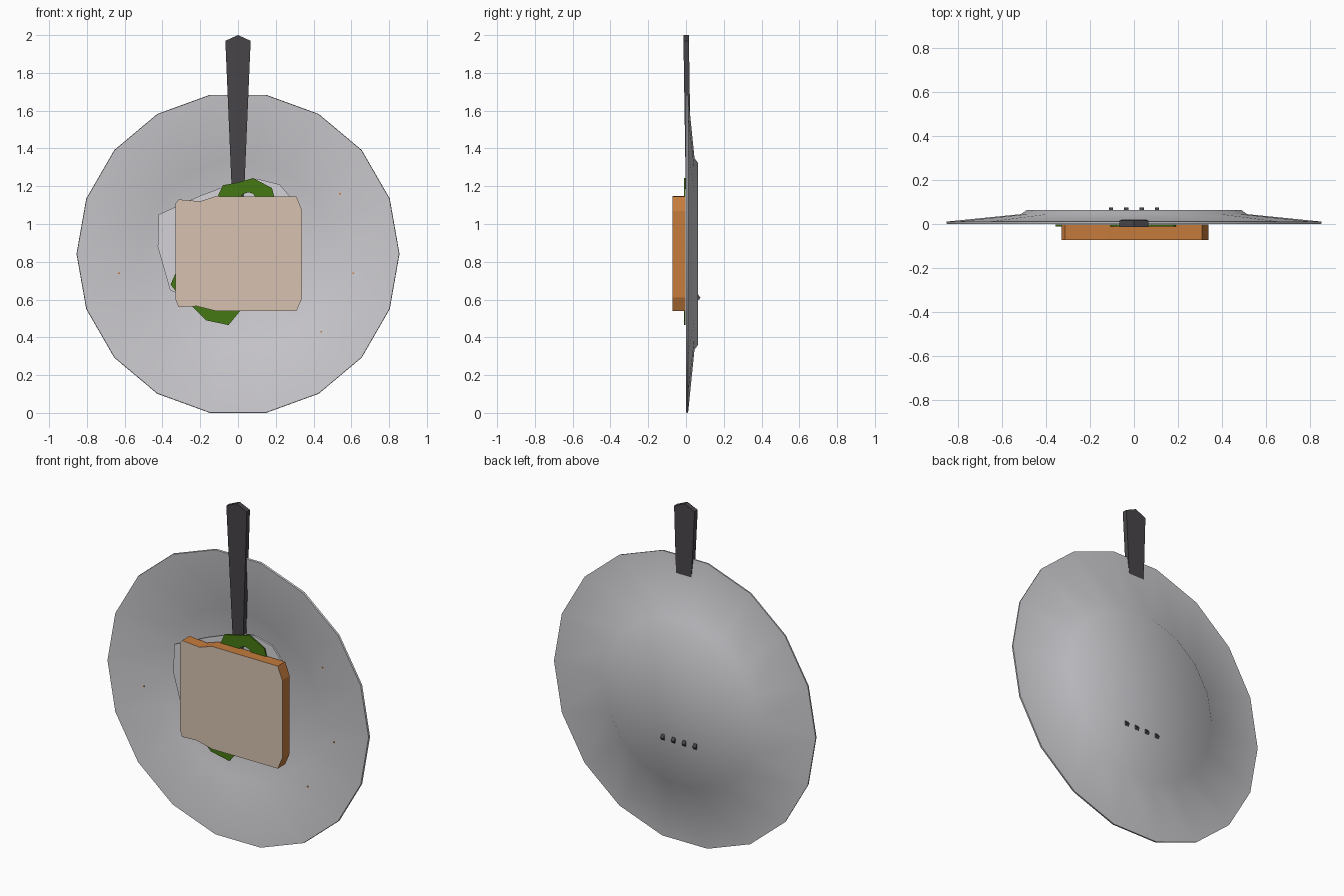
import bpy, bmesh, math
from mathutils import Vector

if "Cube" in bpy.data.objects:
    bpy.data.objects.remove(bpy.data.objects["Cube"])


def mat(name, r, g, b):
    m = bpy.data.materials.new(name)
    m.diffuse_color = (r, g, b, 1)
    m.use_nodes = True
    m.node_tree.nodes["Principled BSDF"].inputs["Base Color"].default_value = m.diffuse_color
    return m


PLATE = mat("plate grey", 0.60, 0.59, 0.62)
WHITE = mat("pale white", 0.66, 0.65, 0.68)
CRUMB = mat("bread crumb", 0.68, 0.54, 0.44)
CRUST = mat("crust brown", 0.56, 0.20, 0.045)
GREEN = mat("lettuce green", 0.06, 0.19, 0.006)
DARK = mat("dark metal", 0.065, 0.06, 0.066)


def finish(bm, name, *mats):
    bmesh.ops.recalc_face_normals(bm, faces=bm.faces)
    me = bpy.data.meshes.new(name)
    bm.to_mesh(me)
    bm.free()
    for m in mats:
        me.materials.append(m)
    ob = bpy.data.objects.new(name, me)
    bpy.context.collection.objects.link(ob)
    return ob


def loft(bm, rings):
    """Join equal-length rings of points, with a cap at both ends."""
    vs = [[bm.verts.new(p) for p in r] for r in rings]
    n = len(vs[0])
    for a, b in zip(vs, vs[1:]):
        for i in range(n):
            j = (i + 1) % n
            bm.faces.new((a[i], a[j], b[j], b[i]))
    return bm.faces.new(vs[0]), bm.faces.new(vs[-1])


def slab(name, pts, y0, y1, material):
    bm = bmesh.new()
    loft(bm, [[(x, y, z) for x, z in pts] for y in (y0, y1)])
    return finish(bm, name, material)


# Plate: 18-sided dish standing on its rim, hollow towards the front
CZ = 0.842
profile = [(0.46, 0.050), (0.50, 0.036), (0.853, 0.0),
           (0.855, 0.011), (0.515, 0.045), (0.49, 0.063)]
bm = bmesh.new()
rings = []
for r, y in profile:
    angs = [math.radians(10 + 20 * k) for k in range(18)]
    rings.append([(r * math.sin(a), y, CZ - r * math.cos(a)) for a in angs])
loft(bm, rings)
plate = finish(bm, "plate", PLATE)
bpy.context.view_layer.objects.active = plate
plate.select_set(True)
bpy.ops.object.shade_smooth_by_angle(angle=math.radians(60))
plate.select_set(False)

# Pale slice under the sandwich
slab("pale_slice", [(-0.42, 1.05), (-0.2, 1.15), (0.0, 1.225), (0.1, 1.24), (0.22, 1.21),
                    (0.28, 1.14), (0.27, 0.8), (0.1, 0.62), (-0.29, 0.62), (-0.36, 0.65),
                    (-0.425, 0.88)], 0.004, 0.016, WHITE)

# Lettuce leaves
slab("lettuce_top", [(-0.11, 1.14), (-0.08, 1.205), (0.0, 1.22), (0.08, 1.243), (0.18, 1.19),
                     (0.195, 1.13), (0.15, 0.95), (0.1, 1.13), (0.08, 1.16), (0.055, 1.168),
                     (0.02, 1.155), (-0.03, 1.0)], -0.011, -0.003, GREEN)
slab("lettuce_bottom", [(-0.33, 0.74), (-0.357, 0.68), (-0.33, 0.645), (-0.24, 0.56),
                        (-0.17, 0.49), (-0.05, 0.465), (0.02, 0.55), (0.05, 0.8),
                        (-0.2, 0.85)], -0.011, -0.003, GREEN)

# Bread slice: crust all round, crumb inset on both cut faces
outline = [(-0.33, 1.11), (-0.315, 1.13), (-0.2, 1.12), (-0.12, 1.147), (0.31, 1.145),
           (0.34, 1.07), (0.34, 0.61), (0.31, 0.54), (-0.12, 0.54), (-0.22, 0.565),
           (-0.315, 0.56), (-0.33, 0.6)]
bm = bmesh.new()
caps = loft(bm, [[(x, y, z) for x, z in outline] for y in (-0.072, -0.003)])
for f in bm.faces:
    f.material_index = 0
bmesh.ops.inset_individual(bm, faces=list(caps), thickness=0.007)
for f in caps:
    f.material_index = 1
finish(bm, "bread_slice", CRUST, CRUMB)

# Fork handle: tapered bar with a pointed end, leaning slightly into the dish
bm = bmesh.new()
hand = [(-0.03, 1.1), (0.03, 1.1), (0.067, 1.97), (0.0, 2.0), (-0.067, 1.97)]
loft(bm, [[(x, y + 0.014 * (2.0 - z) / 0.9, z) for x, z in hand] for y in (-0.014, 0.015)])
finish(bm, "fork_handle", DARK)

# Fork head, hidden between the bread and the plate
slab("fork_head", [(-0.03, 1.11), (0.03, 1.11), (0.06, 0.98), (0.118, 0.92), (0.118, 0.82),
                   (-0.118, 0.82), (-0.118, 0.92), (-0.06, 0.98)], 0.018, 0.036, DARK)

# Four tines whose tips poke out of the back of the plate
for i in range(4):
    x = -0.105 + 0.07 * i
    bm = bmesh.new()
    path = [(0.027, 0.84), (0.034, 0.72), (0.058, 0.625), (0.074, 0.602)]
    loft(bm, [[(x - 0.01, y - 0.006, z - 0.006), (x + 0.01, y - 0.006, z - 0.006),
               (x + 0.01, y + 0.002, z + 0.008), (x - 0.01, y + 0.002, z + 0.008)]
              for y, z in path])
    finish(bm, f"fork_tine_{i + 1}", DARK)

# Tiny crumbs on the dish
for i, (x, z) in enumerate([(0.61, 0.74), (0.54, 1.16), (0.44, 0.43), (-0.63, 0.74)]):
    r = math.hypot(x, z - CZ)
    y = 0.036 * (0.853 - r) / 0.353
    bm = bmesh.new()
    bmesh.ops.create_cube(bm, size=0.008)
    bmesh.ops.translate(bm, verts=bm.verts, vec=Vector((x, y, z)))
    finish(bm, f"crumb_{i + 1}", CRUST)
